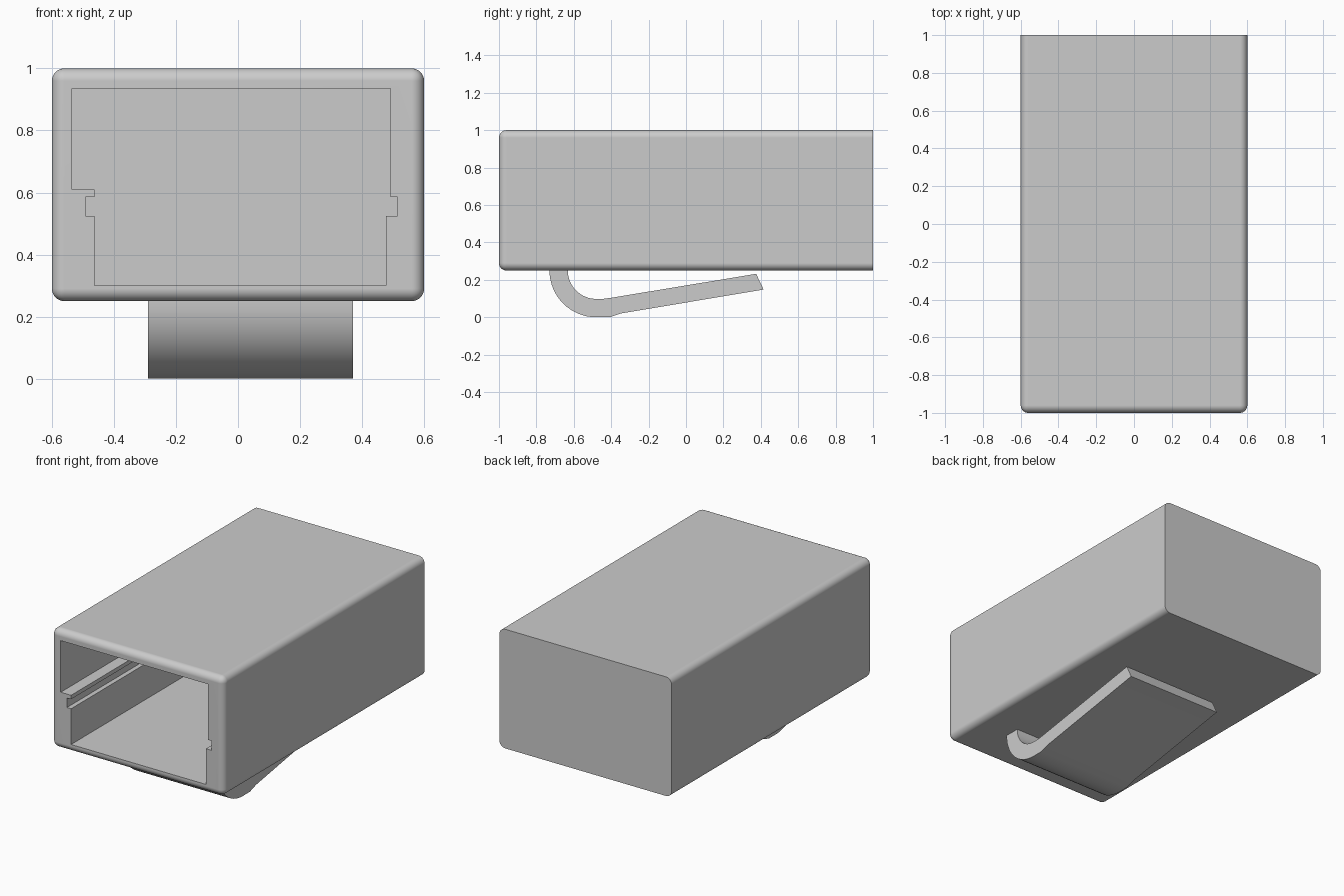
import bpy, bmesh, math

old = bpy.data.objects.get("Cube")
if old:
    bpy.data.objects.remove(old, do_unlink=True)

GREY = (0.6, 0.6, 0.6, 1)
grey = bpy.data.materials.new("light grey plastic")
grey.use_nodes = True
grey.diffuse_color = GREY
grey.node_tree.nodes["Principled BSDF"].inputs["Base Color"].default_value = GREY


def make_object(name, bm):
    bmesh.ops.recalc_face_normals(bm, faces=bm.faces)
    mesh = bpy.data.meshes.new(name)
    bm.to_mesh(mesh)
    bm.free()
    mesh.materials.append(grey)
    obj = bpy.data.objects.new(name, mesh)
    bpy.context.collection.objects.link(obj)
    return obj


def extrude_profile(name, points, offset):
    """Fill a closed profile and extrude it by the offset."""
    bm = bmesh.new()
    face = bm.faces.new([bm.verts.new(p) for p in points])
    result = bmesh.ops.extrude_face_region(bm, geom=[face])
    verts = [v for v in result["geom"] if isinstance(v, bmesh.types.BMVert)]
    bmesh.ops.translate(bm, verts=verts, vec=offset)
    return make_object(name, bm)


def smooth(obj):
    bpy.ops.object.select_all(action="DESELECT")
    obj.select_set(True)
    bpy.context.view_layer.objects.active = obj
    bpy.ops.object.shade_smooth_by_angle(angle=math.radians(30))
    weighted = obj.modifiers.new("clean shading", "WEIGHTED_NORMAL")
    weighted.keep_sharp = True


# Case body: rounded everywhere except around the flat back
bm = bmesh.new()
bmesh.ops.create_cube(bm, size=1)
bmesh.ops.scale(bm, verts=bm.verts, vec=(1.2, 2, 0.75))
bmesh.ops.translate(bm, verts=bm.verts, vec=(0, 0, 0.625))
rounded = [e for e in bm.edges if any(v.co.y < 0 for v in e.verts)]
bmesh.ops.bevel(bm, geom=rounded, offset=0.04, offset_type="OFFSET",
                segments=8, profile=0.5, affect="EDGES")
case = make_object("case", bm)

# Cavity with board slots in both walls
cavity = [(-0.535, 0.935), (0.492, 0.935), (0.492, 0.585), (0.515, 0.585),
          (0.515, 0.525), (0.477, 0.525), (0.477, 0.3), (-0.463, 0.3),
          (-0.463, 0.525), (-0.492, 0.525), (-0.492, 0.585), (-0.463, 0.585),
          (-0.463, 0.61), (-0.535, 0.61)]
cutter = extrude_profile("cavity_cutter", [(x, -1.1, z) for x, z in cavity], (0, 2.04, 0))
cut = case.modifiers.new("cavity", "BOOLEAN")
cut.operation = "DIFFERENCE"
cut.solver = "EXACT"
cut.object = cutter
bpy.context.view_layer.objects.active = case
bpy.ops.object.modifier_apply(modifier=cut.name)
bpy.data.objects.remove(cutter, do_unlink=True)
smooth(case)


# Belt clip: a curled root leading into a straight sloping tongue
def curl(radius, steps=16):
    angles = [math.pi + math.pi / 2 * i / steps for i in range(steps + 1)]
    return [(-0.48 + radius * math.cos(a), 0.25 + radius * math.sin(a)) for a in angles]


outer = [(-0.73, 0.27)] + curl(0.25) + [(-0.41, 0), (-0.35, 0.02), (0.415, 0.148)]
inner = [(-0.632, 0.27)] + curl(0.152) + [(-0.445, 0.098), (-0.4, 0.104), (0.375, 0.232)]
clip = extrude_profile("belt_clip", [(-0.29, y, z) for y, z in outer + inner[::-1]],
                       (0.66, 0, 0))
smooth(clip)
